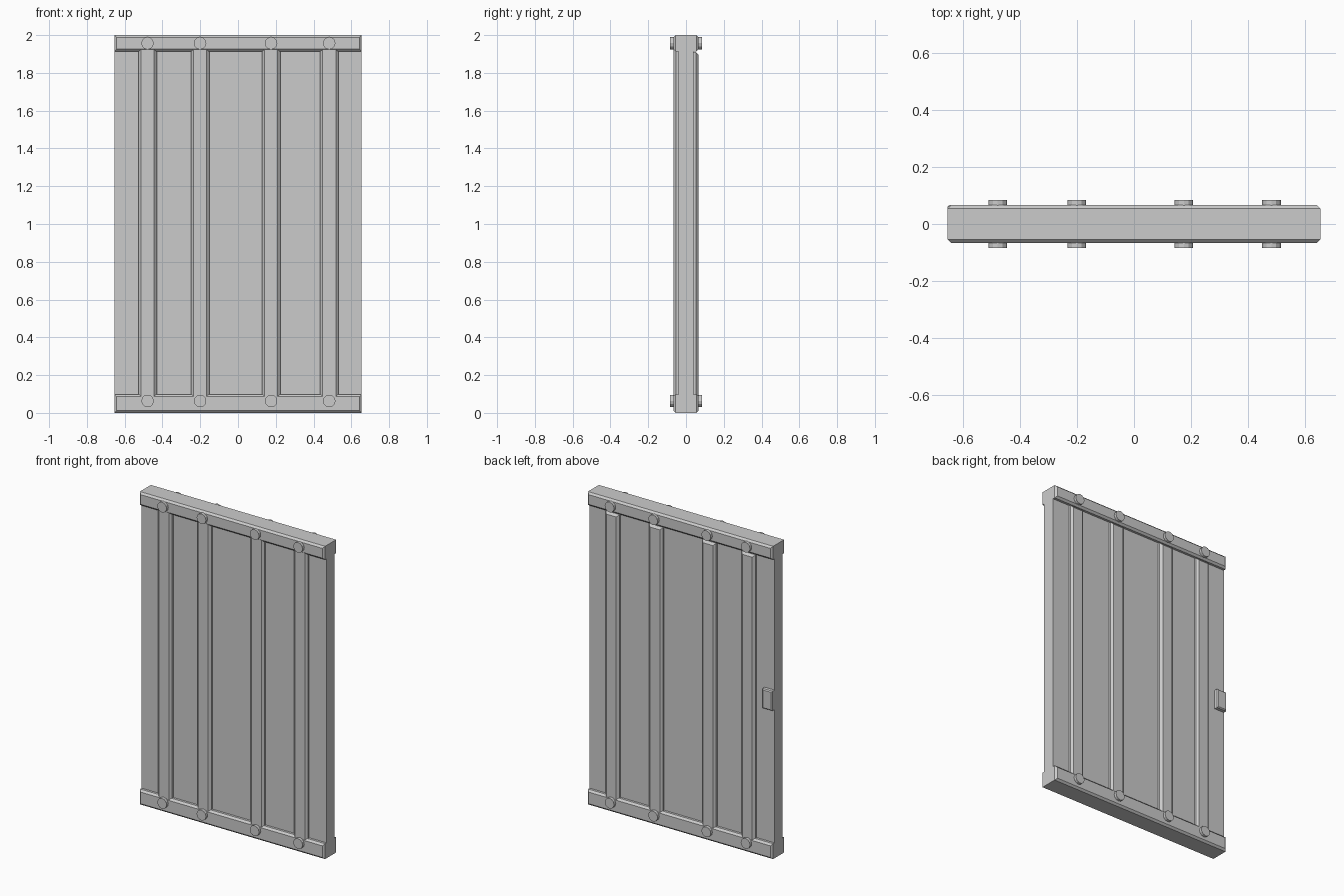
import bpy, bmesh, math
from mathutils import Matrix

if "Cube" in bpy.data.objects:
    bpy.data.objects.remove(bpy.data.objects["Cube"])

W = 0.655          # half width of the panel
FACE = 0.067       # half thickness at the rails
STILE_X = (-0.479, -0.201, 0.175, 0.483)


def finish(name, bm):
    bmesh.ops.recalc_face_normals(bm, faces=bm.faces)
    me = bpy.data.meshes.new(name)
    bm.to_mesh(me)
    bm.free()
    ob = bpy.data.objects.new(name, me)
    bpy.context.collection.objects.link(ob)
    return ob


def box(name, lo, hi, bevel=0.0, faces_y=()):
    """Box from lo to hi; bevels the border of the faces pointing along each y sign."""
    bm = bmesh.new()
    bmesh.ops.create_cube(bm, size=1)
    for v in bm.verts:
        v.co = [lo[i] + (v.co[i] + 0.5) * (hi[i] - lo[i]) for i in range(3)]
    bm.normal_update()
    edges = {e for f in bm.faces for s in faces_y if f.normal.y * s > 0.9 for e in f.edges}
    if edges:
        bmesh.ops.bevel(bm, geom=list(edges), offset=bevel, segments=1, affect='EDGES')
    return finish(name, bm)


def stile(name, x, side, z0, z1, top_slope):
    """Raised vertical strip with chamfered long sides."""
    prof = [(-0.049, 0.03), (-0.049, 0.052), (-0.035, 0.065),
            (0.035, 0.065), (0.049, 0.052), (0.049, 0.03)]
    bm = bmesh.new()
    low = [bm.verts.new((x + px, side * py, z0)) for px, py in prof]
    high = [bm.verts.new((x + px, side * py, z1 - (top_slope if py > 0.06 else 0)))
            for px, py in prof]
    bm.faces.new(low)
    n = len(prof)
    for i in range(n):
        j = (i + 1) % n
        bm.faces.new((low[i], low[j], high[j], high[i]))
    # end cap: sloping strip plus flat part
    bm.faces.new((high[0], high[1], high[4], high[5]))
    bm.faces.new((high[1], high[2], high[3], high[4]))
    return finish(name, bm)


def bolt(name, x, side, z):
    bm = bmesh.new()
    m = Matrix.Translation((x, side * 0.07, z)) @ Matrix.Rotation(math.pi / 2, 4, 'X')
    bmesh.ops.create_cone(bm, cap_ends=True, segments=12, radius1=0.033,
                          radius2=0.033, depth=0.028, matrix=m)
    return finish(name, bm)


# Core slab
box("door_panel", (-W, -0.04, 0.05), (W, 0.04, 1.95))

# Top and bottom rails
box("bottom_rail", (-W, -FACE, 0), (W, FACE, 0.098), 0.012, (-1, 1))
box("top_rail", (-W, -FACE, 1.914), (W, FACE, 2), 0.012, (-1, 1))

# Stiles and bolts on both faces
for label, side in (("front", -1), ("back", 1)):
    for i, x in enumerate(STILE_X, 1):
        if side < 0:
            stile(f"front_stile_{i}", x, side, 0.05, 1.95, 0)
        else:
            stile(f"back_stile_{i}", x, side, 0.05, 1.91, 0.014)
        bolt(f"{label}_top_bolt_{i}", x, side, 1.957)
        bolt(f"{label}_bottom_bolt_{i}", x, side, 0.063)

# Latch block on the back
box("latch", (-W, 0.03, 0.95), (-0.585, 0.067, 1.075), 0.006, (1,))
